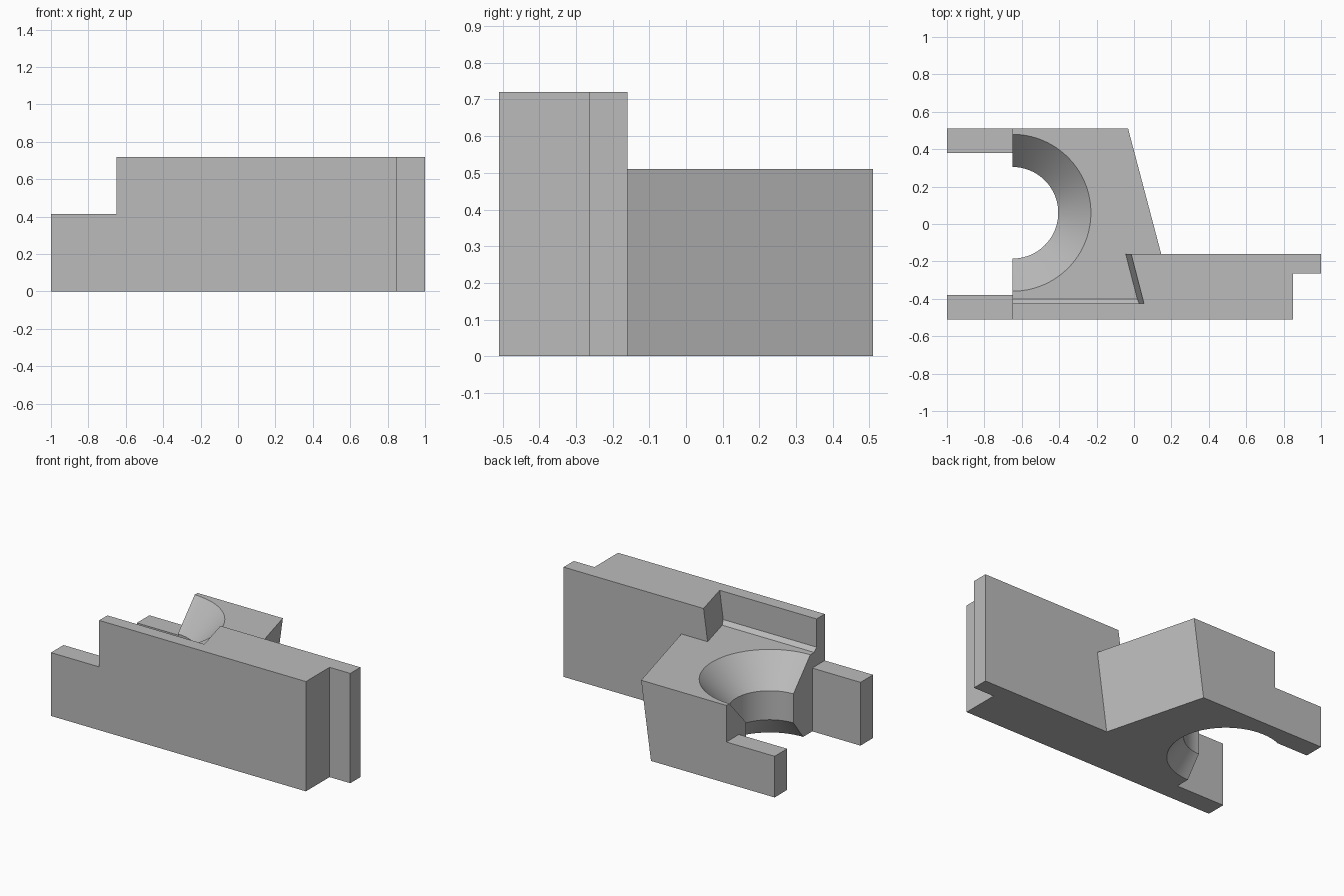
import bpy, bmesh, math

if "Cube" in bpy.data.objects:
    bpy.data.objects.remove(bpy.data.objects["Cube"])

grey = bpy.data.materials.new("plain grey")
grey.diffuse_color = (0.5, 0.5, 0.5, 1)
grey.use_nodes = True
grey.node_tree.nodes["Principled BSDF"].inputs["Base Color"].default_value = grey.diffuse_color

LEAN = 0.14            # sideways lean of the dovetail faces per unit of height


def finish(name, bm):
    bmesh.ops.recalc_face_normals(bm, faces=bm.faces)
    me = bpy.data.meshes.new(name)
    bm.to_mesh(me)
    bm.free()
    me.materials.append(grey)
    ob = bpy.data.objects.new(name, me)
    bpy.context.collection.objects.link(ob)
    return ob


def prism(name, plan, z0, z1, lean=None):
    """Extrude a plan outline; corners listed in lean shift in x with height."""
    lean = lean or {}
    bm = bmesh.new()
    rings = []
    for z in (z0, z1):
        rings.append([bm.verts.new((x + lean.get(i, 0) * (z - z0), y, z))
                      for i, (x, y) in enumerate(plan)])
    n = len(plan)
    bm.faces.new(rings[0])
    bm.faces.new(rings[1])
    for i in range(n):
        j = (i + 1) % n
        bm.faces.new((rings[0][i], rings[0][j], rings[1][j], rings[1][i]))
    return finish(name, bm)


def box(name, x0, x1, y0, y1, z0, z1):
    return prism(name, [(x0, y0), (x1, y0), (x1, y1), (x0, y1)], z0, z1)


def lathe(name, profile, cx, cy, n=96):
    bm = bmesh.new()
    rings = [[bm.verts.new((cx + r * math.cos(2 * math.pi * k / n),
                            cy + r * math.sin(2 * math.pi * k / n), z))
              for k in range(n)] for r, z in profile]
    bm.faces.new(rings[0])
    bm.faces.new(rings[-1])
    for a, b in zip(rings, rings[1:]):
        for k in range(n):
            m = (k + 1) % n
            bm.faces.new((a[k], a[m], b[m], b[k]))
    return finish(name, bm)


def combine(target, tool, op):
    mod = target.modifiers.new(op, 'BOOLEAN')
    mod.operation, mod.object, mod.solver = op, tool, 'EXACT'
    bpy.context.view_layer.objects.active = target
    bpy.ops.object.modifier_apply(modifier=mod.name)
    bpy.data.objects.remove(tool, do_unlink=True)


# tall front wall with a step at its right end
body = prism("clamp_body", [(-0.65, -0.51), (0.85, -0.51), (0.85, -0.265),
                            (1, -0.265), (1, -0.16), (-0.65, -0.16)], 0, 0.72)

# recess behind the wall: leaning end face, chamfer along the floor
combine(body, prism("recess_cutter",
                    [(-0.8, -0.425), (0.024, -0.425), (-0.055, -0.12), (-0.8, -0.12)],
                    0.51, 0.76, {1: LEAN, 2: LEAN}), 'DIFFERENCE')
bm = bmesh.new()
a = [bm.verts.new((-0.65, y, z)) for y, z in ((-0.44, 0.5), (-0.40, 0.5), (-0.40, 0.51), (-0.425, 0.535), (-0.44, 0.535))]
b = [bm.verts.new((0.06, v.co.y, v.co.z)) for v in a]
bm.faces.new(a)
bm.faces.new(b)
for i in range(5):
    j = (i + 1) % 5
    bm.faces.new((a[i], a[j], b[j], b[i]))
combine(body, finish("floor_chamfer", bm), 'UNION')

# rear block with an undercut slanted side
combine(body, prism("rear_block",
                    [(-0.65, -0.3), (0.111, -0.3), (-0.103, 0.51), (-0.65, 0.51)],
                    0, 0.51, {1: LEAN, 2: LEAN}), 'UNION')

# two arms of different heights
combine(body, box("front_arm", -1, -0.5, -0.51, -0.38, 0, 0.415), 'UNION')
combine(body, box("rear_arm", -1, -0.5, 0.38, 0.51, 0, 0.27), 'UNION')

# funnel-shaped seat: cone, straight bore, lower flare
combine(body, lathe("seat_cutter", [(0.355, -0.013), (0.245, 0.13), (0.245, 0.32),
                                    (0.438, 0.53)], -0.65, 0.06), 'DIFFERENCE')

bpy.ops.object.select_all(action='DESELECT')
body.select_set(True)
bpy.context.view_layer.objects.active = body
bpy.ops.object.shade_smooth_by_angle(angle=math.radians(25))
